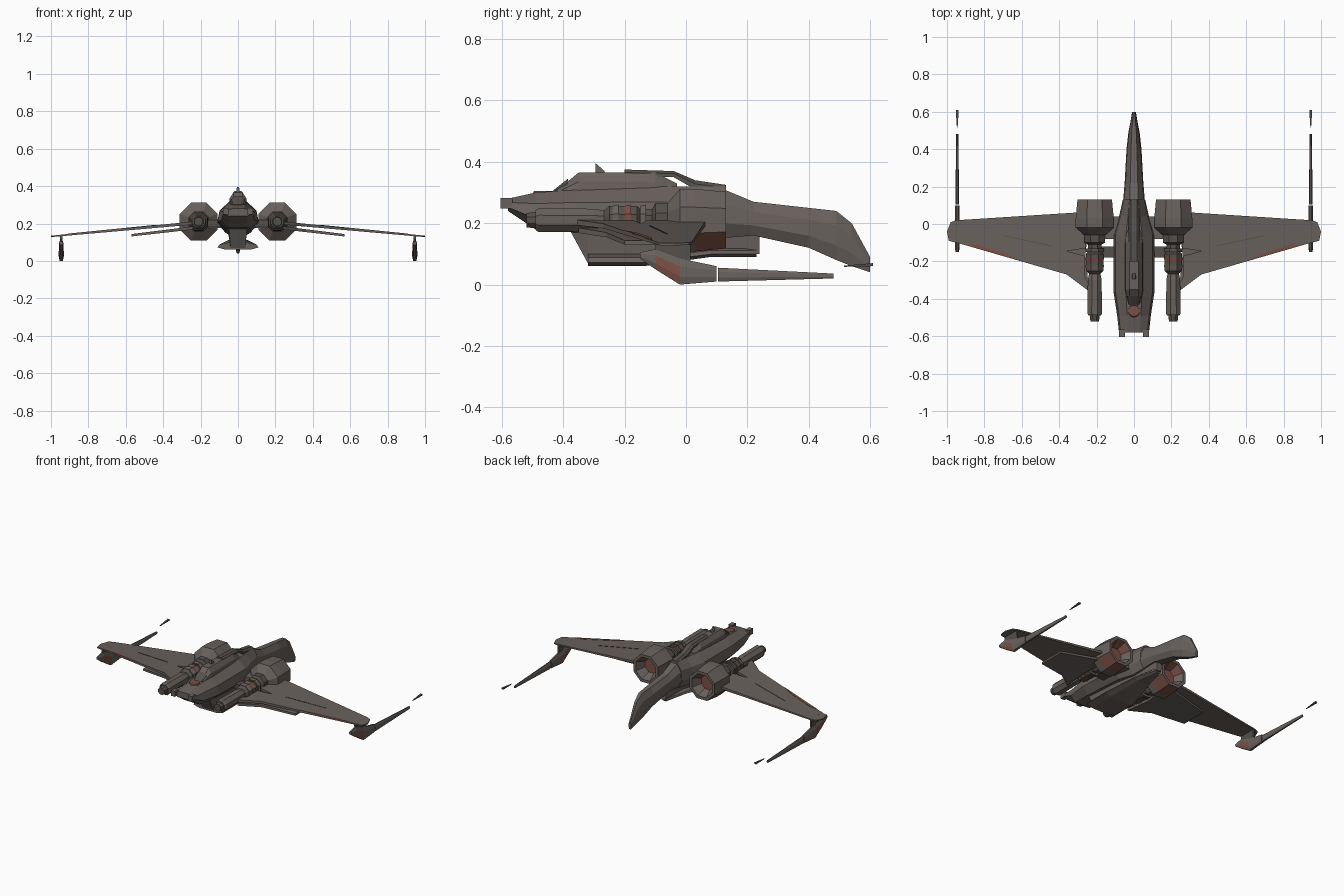
import bpy
import bmesh
from math import cos, sin, pi
from mathutils import Vector

default_cube = bpy.data.objects.get("Cube")
if default_cube:
    bpy.data.objects.remove(default_cube, do_unlink=True)


def make_material(name, red, green, blue):
    material = bpy.data.materials.new(name)
    material.use_nodes = True
    colour = (red, green, blue, 1)
    material.diffuse_color = colour
    shader = material.node_tree.nodes["Principled BSDF"]
    shader.inputs["Base Color"].default_value = colour
    return material


HULL = make_material("hull grey", .14, .12, .11)
DARK = make_material("dark metal", .09, .08, .07)
RUST = make_material("rust red", .2, .08, .06)

# Half cross-sections as fractions of width and height, bottom to top
FACETED = [(.6, 0), (1, .3), (.9, .7), (.4, 1)]
RIDGED = [(1, 0), (.9, .6), (.5, 1)]
TAPERED = [(.8, 0), (1, 1)]


def finish(name, mesh_data, material, mirrored=False, is_rust=None):
    """Make an object from a bmesh; is_rust(centre, normal) picks the red faces."""
    bmesh.ops.recalc_face_normals(mesh_data, faces=mesh_data.faces)
    mesh_data.normal_update()
    if is_rust:
        for face in mesh_data.faces:
            face.material_index = int(is_rust(face.calc_center_median(), face.normal))
    mesh = bpy.data.meshes.new(name)
    mesh_data.to_mesh(mesh)
    mesh_data.free()
    mesh.materials.append(material)
    if is_rust:
        mesh.materials.append(RUST)
    part = bpy.data.objects.new(name, mesh)
    bpy.context.collection.objects.link(part)
    if mirrored:
        part.modifiers.new("other side", "MIRROR")


def skin(name, rings, material, **options):
    """Join a row of equal point rings with quads and cap both ends."""
    mesh_data = bmesh.new()
    rows = [[mesh_data.verts.new(point) for point in ring] for ring in rings]
    for near, far in zip(rows, rows[1:]):
        for i in range(len(near)):
            mesh_data.faces.new((near[i - 1], near[i], far[i], far[i - 1]))
    mesh_data.faces.new(rows[0])
    mesh_data.faces.new(rows[-1])
    finish(name, mesh_data, material, **options)


def body(name, section, stations, material=HULL, centre=0, **options):
    """Sweep a section along y; stations hold y, half width, bottom and top."""
    rings = []
    for y, width, bottom, top in stations:
        half = [(w * width, bottom + h * (top - bottom)) for w, h in section]
        right = [(centre + x, y, z) for x, z in half]
        left = [(centre - x, y, z) for x, z in reversed(half)]
        rings.append(right + left)
    skin(name, rings, material, **options)


ENGINE_X = ENGINE_Z = .21


def turned(name, profile, material=HULL, sides=8, **options):
    """Faceted part around the engine axis; profile holds y and radius."""
    angles = [2 * pi * (i + .5) / sides for i in range(sides)]
    rings = [[(ENGINE_X + r * cos(a), y, ENGINE_Z + r * sin(a)) for a in angles]
             for y, r in profile]
    skin(name, rings, material, mirrored=True, **options)


def sheet(name, outline, height, thickness, material=HULL):
    """Thin plate with a plan outline whose top follows height(x)."""
    top = [(x, y, height(x)) for x, y in outline]
    bottom = [(x, y, z - thickness(x)) for x, y, z in top]
    skin(name, [bottom, top], material, mirrored=True)


def box(name, centre, size, material=HULL):
    mesh_data = bmesh.new()
    bmesh.ops.create_cube(mesh_data, size=1)
    bmesh.ops.scale(mesh_data, verts=mesh_data.verts, vec=size)
    bmesh.ops.translate(mesh_data, verts=mesh_data.verts, vec=centre)
    finish(name, mesh_data, material, mirrored=True)


# Hull, broad at the nose and narrow where the tail starts
body("main_hull", FACETED, [
    (-.58, .08, .24, .28),
    (-.49, .09, .18, .3),
    (-.36, .11, .17, .31),
    (-.06, .11, .15, .32),
    (.04, .08, .14, .32),
    (.13, .06, .15, .32)])
box("nose_prong", (.064, -.585, .265), (.03, .04, .035))

# Drooping tail boom
body("tail_boom", FACETED, [
    (.1, .06, .15, .32),
    (.22, .05, .16, .27),
    (.4, .04, .12, .25),
    (.49, .03, .08, .24),
    (.54, .02, .06, .2),
    (.6, .01, .04, .09)])

# Canopy, windshield and spine
body("canopy", RIDGED, [
    (-.43, .04, .29, .3),
    (-.35, .05, .29, .365),
    (-.1, .05, .29, .365),
    (-.03, .04, .29, .33)])
body("windshield", RIDGED, [
    (-.435, .03, .295, .305),
    (-.385, .04, .31, .345)], DARK)
body("spine_panel", RIDGED, [
    (-.2, .03, .35, .375),
    (-.04, .03, .35, .37),
    (.03, .03, .31, .34),
    (.13, .03, .3, .325)], DARK)
body("spine_fin", RIDGED, [
    (-.295, .01, .36, .396),
    (-.265, .01, .36, .37)])

# Round panel on the nose
nose_disc = bmesh.new()
bmesh.ops.create_cone(nose_disc, cap_ends=True, segments=10,
                      radius1=.035, radius2=.03, depth=.009)
bmesh.ops.translate(nose_disc, verts=nose_disc.verts, vec=(0, -.465, .301))
finish("nose_panel", nose_disc, RUST)

# Keel with a wide foot
body("keel_neck", TAPERED, [
    (-.38, .06, .18, .2),
    (-.32, .05, .07, .2),
    (-.1, .05, .08, .2),
    (.24, .02, .1, .2)])
body("keel_foot", FACETED, [
    (-.32, .11, .06, .1),
    (-.14, .11, .06, .1),
    (.08, .06, .09, .12),
    (.23, .02, .09, .12)])

# Engines: nacelle with a hollow exhaust, then a stepped barrel


def nacelle_rust(centre, normal):
    underside = normal.z < -.3 and centre.y > .03
    exhaust_floor = normal.y > .9 and centre.y < .1
    return underside or exhaust_floor


turned("engine_nacelle", [(-.06, .06), (-.02, .11), (.03, .11), (.13, .1),
                          (.13, .08), (.07, .05)], is_rust=nacelle_rust)
turned("engine_core", [(-.27, .03), (-.25, .05), (-.16, .05), (-.15, .04),
                       (-.11, .04), (-.1, .06), (-.05, .06)], DARK)
for label, y, material in (("front", -.24, HULL), ("middle", -.2, RUST), ("rear", -.15, HULL)):
    turned(label + "_engine_ring", [(y, .05), (y + .02, .055)], material)
turned("cannon_barrel", [(-.49, .035), (-.48, .042), (-.3, .04), (-.25, .03)])
turned("cannon_muzzle", [(-.52, .025), (-.48, .03)], DARK)
box("engine_strut", (.14, -.15, .2), (.12, .06, .03), DARK)
box("engine_rear_strut", (.11, -.02, .2), (.1, .12, .05))

# Wings: long upper sheet, short lower sheet near the engine


def wing_top(x):
    return .235 - x / 10


def wing_thickness(x):
    return .02 - x / 80


def plate_top(x):
    return wing_top(x) + .002


def plate_thickness(x):
    return .004


def lower_wing_top(x):
    return .215 - x / 8


sheet("wing", [(.25, .065), (.95, .02), (.98, .01), (1, -.04), (.99, -.09), (.93, -.105),
               (.36, -.27), (.24, -.36), (.215, -.36), (.265, -.28), (.265, -.17),
               (.36, -.145), (.26, -.13)], wing_top, wing_thickness)
sheet("wing_edge_stripe", [(.6, -.2), (.91, -.11), (.84, -.11), (.68, -.16)],
      plate_top, plate_thickness, RUST)
sheet("wing_panel_line", [(.44, -.115), (.7, -.06), (.7, -.064), (.44, -.12)],
      plate_top, plate_thickness, DARK)
sheet("lower_wing", [(.24, .03), (.57, -.02), (.57, -.2), (.36, -.26), (.24, -.35), (.26, -.17)],
      lower_wing_top, wing_thickness)

# Wing tip pods with long spears
TIP_X = .945


def pod_rust(centre, normal):
    return abs(normal.x) > .5 and centre.z < .065 and centre.y < 0


body("tip_pod", FACETED, [
    (-.15, .01, .085, .105),
    (-.1, .013, .05, .115),
    (-.02, .014, 0, .085),
    (.1, .012, .01, .06)], centre=TIP_X, mirrored=True, is_rust=pod_rust)
body("tip_spear", FACETED, [
    (.105, .01, .01, .055),
    (.48, .006, .02, .036)], centre=TIP_X, mirrored=True)
body("tip_needle", TAPERED, [
    (.515, .002, .058, .062),
    (.61, .008, .06, .07)], DARK, centre=TIP_X, mirrored=True)
body("tip_pylon", TAPERED, [
    (-.1, .006, .09, .14),
    (.015, .006, .06, .14)], DARK, centre=TIP_X, mirrored=True)
